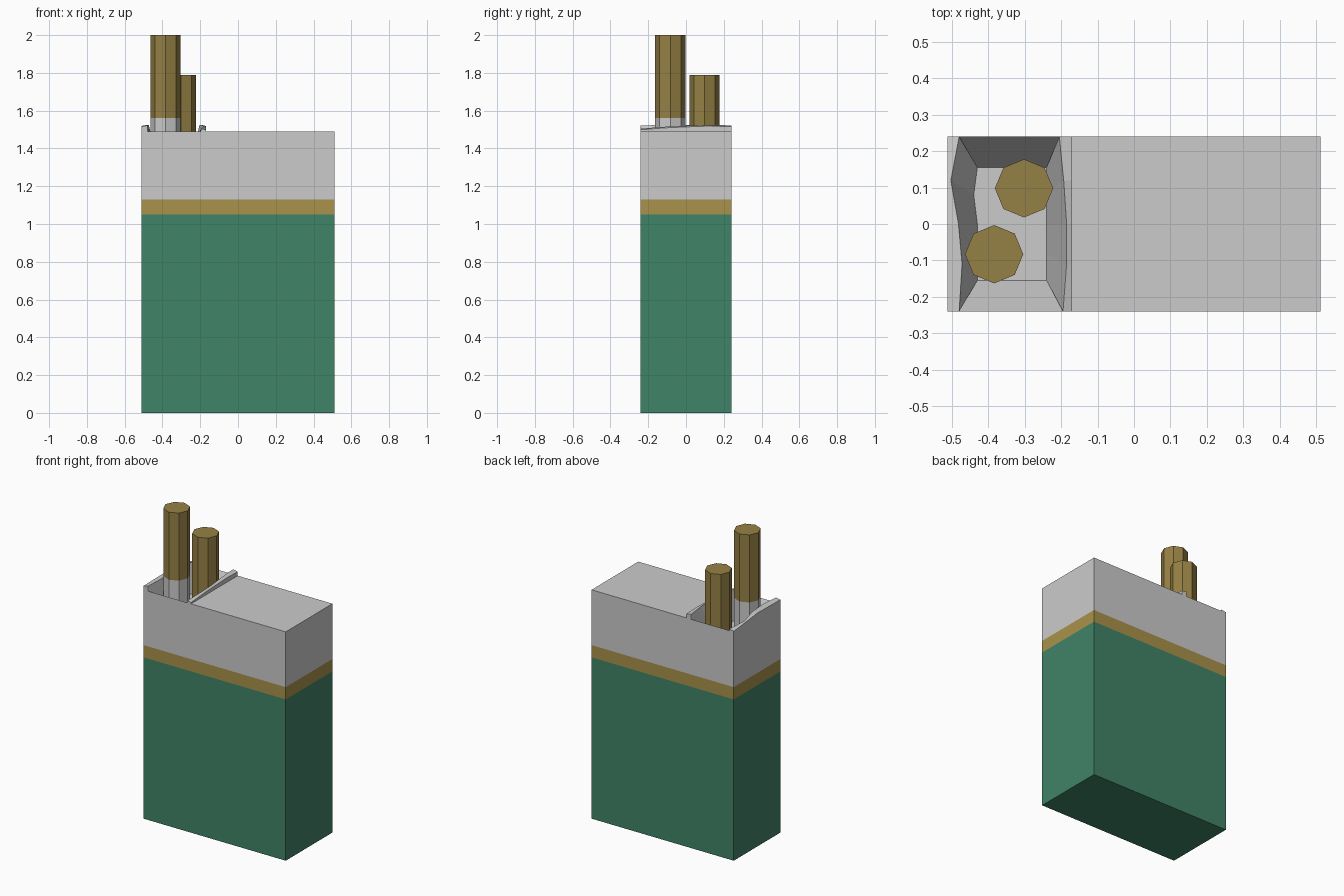
import bpy, bmesh, math

if "Cube" in bpy.data.objects:
    bpy.data.objects.remove(bpy.data.objects["Cube"])

W, D = 0.512, 0.24         # half width, half depth of the pack
RIM, FLOOR = 1.49, 1.34    # top of pack, bottom of the torn opening


def material(name, rgb):
    m = bpy.data.materials.new(name)
    m.diffuse_color = (*rgb, 1)
    m.use_nodes = True
    m.node_tree.nodes["Principled BSDF"].inputs["Base Color"].default_value = m.diffuse_color
    return m


green = material("green_card", (0.051, 0.229, 0.137))
gold = material("gold_band", (0.394, 0.288, 0.071))
brown = material("filter_paper", (0.302, 0.216, 0.059))


def make(name, faces, mat=None):
    """Weld a list of polygons (lists of points) into one object."""
    bm = bmesh.new()
    for f in faces:
        bm.faces.new([bm.verts.new(p) for p in f])
    bmesh.ops.remove_doubles(bm, verts=bm.verts, dist=1e-4)
    bmesh.ops.recalc_face_normals(bm, faces=bm.faces)
    me = bpy.data.meshes.new(name)
    bm.to_mesh(me)
    bm.free()
    ob = bpy.data.objects.new(name, me)
    bpy.context.collection.objects.link(ob)
    if mat:
        me.materials.append(mat)
    return ob


def strip(a, b):
    """Quads between two equally long rows of points."""
    return [[a[i], a[i + 1], b[i + 1], b[i]] for i in range(len(a) - 1)]


def rect(z):
    return [(-W, -D, z), (W, -D, z), (W, D, z), (-W, D, z), (-W, -D, z)]


# Lower sleeve and coloured band
make("lower_sleeve", [rect(0)[:4]] + strip(rect(0), rect(1.05)), green)
make("band", strip(rect(1.05), rect(1.13)), gold)

# Torn foil flaps on both sides of the opening, sampled along y
ys = [-D, -0.11, 0, 0.12, D]
floor_ys = [-0.155, -0.08, 0, 0.08, 0.155]


def flap(x_out, ridge_x, ridge_z, floor_x):
    base = [(x_out, y, RIM) for y in ys]
    outer = [(x_out, y, z - 0.006) for y, z in zip(ys, ridge_z)]
    ridge = [(x, y, z) for x, y, z in zip(ridge_x, ys, ridge_z)]
    floor = [(x, y, FLOOR) for x, y in zip(floor_x, floor_ys)]
    faces = strip(base, outer) + strip(outer, ridge) + strip(ridge, floor)
    feet = []
    for i in (0, -1):      # close both ends of the flap
        foot = (ridge_x[i], ys[i], RIM)
        feet.append(foot)
        faces += [[base[i], outer[i], ridge[i], foot], [foot, ridge[i], floor[i]]]
    return faces, base, floor, feet


left, lbase, lfloor, lfeet = flap(-W, [-0.48, -0.472, -0.482, -0.503, -0.48],
                                  [1.522, 1.524, 1.525, 1.512, 1.5],
                                  [-0.43, -0.43, -0.43, -0.44, -0.43])
right, rbase, rfloor, rfeet = flap(-0.17, [-0.195, -0.185, -0.185, -0.193, -0.205],
                                   [1.505, 1.515, 1.52, 1.525, 1.522], [-0.24] * 5)

# Upper pack: walls, closed top, sloped pocket and its floor
z0 = 1.13
faces = left + right
for i, y in ((0, -D), (-1, D)):
    faces.append([(-W, y, z0), (W, y, z0), (W, y, RIM), rbase[i], rfeet[i],
                  lfeet[i], lbase[i]])
    faces.append([lfeet[i], rfeet[i], rfloor[i], lfloor[i]])
faces.append([(W, -D, z0), (W, D, z0), (W, D, RIM), (W, -D, RIM)])
faces.append([(-W, -D, z0)] + lbase + [(-W, D, z0)])
faces.append(rbase + [(W, D, RIM), (W, -D, RIM)])
faces.append(lfloor + rfloor[::-1])
make("upper_pack", faces)


# Eight-sided sticks with coloured filters
def ring(x, y, z, r=0.08):
    return [(x + r * math.cos(i * math.pi / 4), y + r * math.sin(i * math.pi / 4), z)
            for i in range(9)]


def stick(name, x, y, top, split):
    make(name + "_filter", strip(ring(x, y, split), ring(x, y, top))
         + [ring(x, y, top)[:8]], brown)
    if split > FLOOR:
        make(name + "_paper", strip(ring(x, y, FLOOR), ring(x, y, split)))


stick("tall_stick", -0.384, -0.083, 2.0, 1.56)
stick("short_stick", -0.302, 0.098, 1.79, FLOOR)
